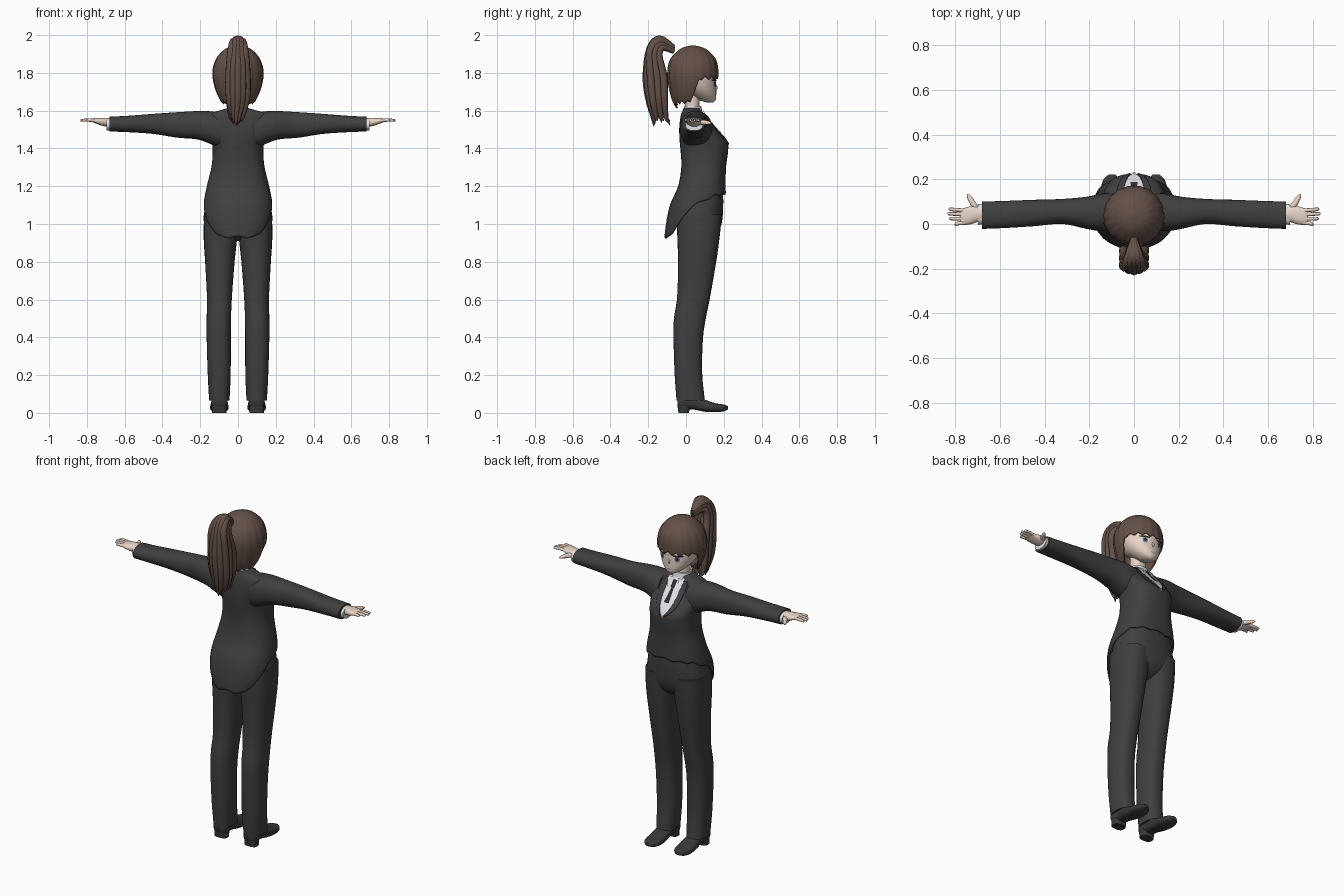
import bpy, bmesh, math, random

if "Cube" in bpy.data.objects:
    bpy.data.objects.remove(bpy.data.objects["Cube"])
random.seed(4)


def material(name, *rgb):
    m = bpy.data.materials.new(name)
    m.use_nodes = True
    m.diffuse_color = (*rgb, 1)
    m.node_tree.nodes["Principled BSDF"].inputs["Base Color"].default_value = (*rgb, 1)
    return m


SUIT = material("charcoal cloth", .05, .05, .05)
SHOE = material("dark leather", .04, .04, .04)
HAIR = material("brown hair", .125, .08, .064)
SKIN = material("pale skin", .8, .65, .56)
SHIRT = material("white cotton", .78, .78, .83)
TIE = material("dark tie", .025, .027, .035)
IRIS = material("grey iris", .2, .2, .25)
LASH = material("lash black", .02, .015, .015)
LIP = material("rose lip", .5, .25, .22)
PIN = material("copper button", .35, .15, .05)


def at(rows, t):
    """Smooth interpolation of rows keyed by their first number."""
    t = min(max(t, rows[0][0]), rows[-1][0])
    i = max(k for k in range(len(rows) - 1) if rows[k][0] <= t)

    def slope(k, c):
        a, b = rows[max(k - 1, 0)], rows[min(k + 1, len(rows) - 1)]
        return (b[c] - a[c]) / (b[0] - a[0])

    p, q = rows[i], rows[i + 1]
    h = q[0] - p[0]
    u = (t - p[0]) / h
    w = u * u * (3 - 2 * u)
    return [p[c] + (q[c] - p[c]) * w + h * u * (1 - u) * ((1 - u) * slope(i, c) - u * slope(i + 1, c))
            for c in range(1, len(p))]


def finish(name, bm, mat, thick=0):
    bmesh.ops.recalc_face_normals(bm, faces=bm.faces)
    for f in bm.faces:
        f.smooth = True
    me = bpy.data.meshes.new(name)
    bm.to_mesh(me)
    bm.free()
    me.materials.append(mat)
    ob = bpy.data.objects.new(name, me)
    bpy.context.collection.objects.link(ob)
    bpy.context.view_layer.objects.active = ob
    for o in bpy.context.selected_objects:
        o.select_set(False)
    ob.select_set(True)
    bpy.ops.object.shade_smooth_by_angle(angle=math.radians(50))
    if thick:
        mod = ob.modifiers.new("thickness", 'SOLIDIFY')
        mod.thickness, mod.offset = thick, -1
    return ob


def loft(name, mat, rows, axis='z', n=2.3, side=1, hem=None, rings=24, seg=32, ease=1, groove=0, thick=0):
    """Skin rounded sections (t, a0, a1, b0, b1) along an axis; hem(angle) trims the low end."""
    bm = bmesh.new()
    cols = []
    for j in range(seg):
        ang = 2 * math.pi * j / seg
        sa, cb = math.sin(ang), math.cos(ang)
        low = hem(ang) if hem else rows[0][0]
        col = []
        for i in range(rings + 1):
            t = rows[-1][0] + (low - rows[-1][0]) * (i / rings) ** ease
            a0, a1, b0, b1 = at(rows, t)
            k = .5 * (1 - groove * (j % 4 == 0))
            a = (a0 + a1) / 2 + (a1 - a0) * k * math.copysign(abs(sa) ** (2 / n), sa)
            b = (b0 + b1) / 2 + (b1 - b0) * k * math.copysign(abs(cb) ** (2 / n), cb)
            x, y, z = {'z': (a, b, t), 'x': (t, a, b), 'y': (a, t, b)}[axis]
            col.append(bm.verts.new((side * x, y, z)))
        cols.append(col)
    for c, d in zip(cols, cols[1:] + cols[:1]):
        for i in range(rings):
            bm.faces.new((c[i], c[i + 1], d[i + 1], d[i]))
    bm.faces.new([c[0] for c in cols])
    if not hem:
        bm.faces.new([c[-1] for c in cols])
    return finish(name, bm, mat, thick)


def tube(name, mat, pts, steps=16, seg=8, side=1):
    """Round tapered strand through points (x, y, z, radius)."""
    rows = [(i, *p) for i, p in enumerate(pts)]
    cu = bpy.data.curves.new(name, 'CURVE')
    cu.dimensions, cu.bevel_depth, cu.bevel_resolution = '3D', 1, seg // 4
    cu.use_fill_caps = True
    sp = cu.splines.new('POLY')
    sp.points.add(steps)
    for i, p in enumerate(sp.points):
        x, y, z, r = at(rows, i * (len(pts) - 1) / steps)
        p.co, p.radius = (side * x, y, z, 1), max(r, .001)
    tmp = bpy.data.objects.new(name + "_path", cu)
    bpy.context.collection.objects.link(tmp)
    me = bpy.data.meshes.new_from_object(tmp.evaluated_get(bpy.context.evaluated_depsgraph_get()))
    bpy.data.objects.remove(tmp)
    bm = bmesh.new()
    bm.from_mesh(me)
    bpy.data.meshes.remove(me)
    return finish(name, bm, mat)


def patch(name, mat, rows, n, z0, z1, mid, half, off, thick=0, res=14):
    """Thin plate hugging the front of a lofted body."""
    bm = bmesh.new()
    grid = []
    for i in range(res + 1):
        z = z0 + (z1 - z0) * i / res
        a0, a1, b0, b1 = at(rows, z)
        line = []
        for j in range(9):
            x = mid(z) + half(z) * (j / 4 - 1)
            q = min(abs(x - (a0 + a1) / 2) / ((a1 - a0) / 2), .99)
            line.append(bm.verts.new((x, (b0 + b1) / 2 + (b1 - b0) / 2 * (1 - q ** n) ** (1 / n) + off, z)))
        grid.append(line)
    for p, q in zip(grid, grid[1:]):
        for j in range(8):
            bm.faces.new((p[j], p[j + 1], q[j + 1], q[j]))
    bmesh.ops.remove_doubles(bm, verts=bm.verts, dist=.0002)
    return finish(name, bm, mat, thick)


def oval(z0, z1, w):
    return lambda z: w * math.sqrt(max(0, 1 - ((2 * z - z0 - z1) / (z1 - z0)) ** 2))


def sym(z, x, y0, y1):
    return (z, -x, x, y0, y1)


# Tailcoat: long behind, short in front
coat = [sym(.9, .13, -.117, .2), sym(1, .175, -.106, .205), sym(1.1, .182, -.085, .212), sym(1.2, .165, -.042, .21),
        sym(1.3, .141, -.025, .212), sym(1.38, .134, -.028, .222), sym(1.43, .138, -.033, .22),
        sym(1.5, .155, -.036, .165), sym(1.55, .165, -.032, .12), sym(1.585, .15, -.025, .09),
        sym(1.6, .1, -.018, .08), sym(1.615, .052, -.012, .074)]
coat_hem = [(-1, .93), (-.85, .93), (-.5, 1.0), (-.3, 1.06), (0, 1.11), (.5, 1.15), (1, 1.16)]
loft("tailcoat", SUIT, coat, n=2.5, rings=44, seg=48, thick=.008,
     hem=lambda a: at(coat_hem, math.cos(a))[0] + .006 * math.cos(12 * a))

# Shirt front, lapels and tie
vee = [(1.415, 0), (1.46, .03), (1.5, .042), (1.6, .05)]
patch("shirt_front", SHIRT, coat, 2.5, 1.415, 1.6, lambda z: 0, lambda z: at(vee, z)[0], .004)
patch("tie", TIE, coat, 2.5, 1.485, 1.575, lambda z: 0, lambda z: .008 + .12 * abs(z - 1.55) ** 1.0, .009)
patch("tie_knot", TIE, coat, 2.5, 1.555, 1.59, lambda z: 0, lambda z: .012, .013)
patch("coat_button", PIN, coat, 2.5, 1.405, 1.425, lambda z: 0, oval(1.405, 1.425, .009), .006)
for s, who in ((-1, "left"), (1, "right")):
    patch(who + "_lapel", SUIT, coat, 2.5, 1.42, 1.59, lambda z: s * (at(vee, z)[0] + oval(1.38, 1.63, .016)(z)),
          oval(1.42, 1.63, .016), .006, .005)
    patch(who + "_collar_point", SHIRT, coat, 2.5, 1.55, 1.6, lambda z: s * .033,
          lambda z: (z - 1.55) * .42, .013)
loft("shirt_collar", SHIRT, [sym(1.585, .058, -.018, .088), sym(1.625, .05, -.01, .08)], rings=4)

# Trousers
loft("trouser_hips", SUIT, [sym(.91, .05, .02, .12), sym(.94, .12, -.02, .16), sym(1, .178, -.05, .188),
                            sym(1.1, .172, -.048, .197), sym(1.2, .15, -.022, .195)], n=2.4)
leg = [(.065, .045, .153, -.05, .1), (.2, .039, .16, -.06, .086), (.4, .038, .166, -.066, .09),
       (.5, .037, .166, -.064, .105), (.6, .033, .164, -.048, .125), (.8, .018, .174, -.042, .16),
       (.93, .004, .182, -.046, .178), (1.05, -.005, .18, -.05, .19)]
shoe = [(-.046, .07, .125, .035, .085), (-.03, .057, .14, .022, .095), (.04, .056, .14, .018, .095),
        (.1, .052, .145, .006, .07), (.16, .05, .147, .004, .05), (.2, .062, .136, .008, .044),
        (.222, .085, .112, .018, .036)]
heel = [sym(0, .0, -.04, .015), sym(.04, .0, -.045, .025)]
heel = [(z, .06, .137, y0, y1) for z, _, _, y0, y1 in heel]

# Sleeves and hands
sleeve = [(.09, -.03, .14, 1.4, 1.59), (.15, -.032, .135, 1.425, 1.597), (.21, -.022, .122, 1.447, 1.598),
          (.32, 0, .112, 1.457, 1.592), (.45, -.01, .108, 1.477, 1.583), (.58, -.018, .103, 1.486, 1.573),
          (.68, -.022, .1, 1.49, 1.568)]
palm = [(.66, .015, .072, 1.515, 1.56), (.69, .012, .076, 1.515, 1.562), (.725, 0, .08, 1.522, 1.562),
        (.76, -.004, .071, 1.535, 1.56), (.775, 0, .066, 1.541, 1.556)]
fingers = {"index": (.06, .066, .828), "middle": (.042, .046, .834), "ring": (.023, .024, .826),
           "little": (.006, -.002, .804)}
for s, who in ((-1, "left"), (1, "right")):
    loft(who + "_trouser_leg", SUIT, leg, n=2.4, side=s)
    loft(who + "_shoe", SHOE, shoe, axis='y', n=2.6, side=s)
    loft(who + "_shoe_heel", SHOE, heel, n=3, side=s, rings=2)
    loft(who + "_sleeve", SUIT, sleeve, axis='x', side=s)
    loft(who + "_shirt_cuff", SHIRT, [(.66, 0, .088, 1.497, 1.56), (.697, -.004, .09, 1.494, 1.56)],
         axis='x', side=s, rings=3)
    loft(who + "_palm", SKIN, palm, axis='x', side=s, rings=12, seg=16)
    for label, (y0, y1, tip) in fingers.items():
        tube(f"{who}_{label}_finger", SKIN, [(.755, y0, 1.548, .009), (.79, (y0 + y1) / 2, 1.55, .0085),
                                             (tip - .006, y1, 1.549, .007), (tip, y1, 1.549, .002)], 10, side=s)
    tube(who + "_thumb", SKIN, [(.695, .055, 1.536, .014), (.72, .092, 1.538, .013),
                                (.738, .122, 1.535, .009), (.744, .134, 1.534, .002)], 10, side=s)

# Head and face
loft("neck", SKIN, [sym(1.58, .046, -.008, .076), sym(1.63, .042, -.005, .07), sym(1.72, .045, -.01, .08)], rings=8)
face = [sym(1.643, .012, .11, .145), sym(1.652, .034, .075, .156), sym(1.68, .068, .03, .16),
        sym(1.72, .098, -.03, .16), sym(1.78, .116, -.07, .158), sym(1.85, .11, -.07, .148),
        sym(1.9, .08, -.04, .115), sym(1.925, .04, 0, .075)]
loft("head", SKIN, face, n=2.1)
tube("nose", SKIN, [(0, .154, 1.742, .003), (0, .162, 1.722, .006), (0, .158, 1.712, .003)], 8)
patch("mouth", LIP, face, 2.1, 1.674, 1.68, lambda z: 0, oval(1.674, 1.68, .017), .002, res=4)
for s, who in ((-1, "left"), (1, "right")):
    patch(who + "_eye_white", SHIRT, face, 2.1, 1.722, 1.762, lambda z: s * .05, oval(1.722, 1.762, .025), .002)
    patch(who + "_iris", IRIS, face, 2.1, 1.724, 1.762, lambda z: s * .048, oval(1.724, 1.762, .014), .003)
    patch(who + "_pupil", LASH, face, 2.1, 1.733, 1.754, lambda z: s * .048, oval(1.733, 1.754, .007), .004)
    patch(who + "_lash", LASH, face, 2.1, 1.757, 1.766, lambda z: s * .051, oval(1.754, 1.769, .029), .005, res=4)

# Hair cap with fringe, open around the face
cap = [sym(1.6, .058, -.045, .085), sym(1.65, .092, -.072, .12), sym(1.72, .123, -.092, .16),
       sym(1.8, .136, -.1, .172), sym(1.87, .119, -.086, .16), sym(1.915, .083, -.046, .122),
       sym(1.936, .048, -.012, .085), sym(1.946, .006, .03, .042)]
cap_hem = [(0, 1.775), (1.2, 1.77), (1.32, 1.76), (1.5, 1.67), (1.65, 1.645), (2.4, 1.64), (3.15, 1.612)]
loft("hair_cap", HAIR, cap, n=2, rings=30, seg=72, ease=1.5, groove=.025, thick=.008,
     hem=lambda a: at(cap_hem, min(a, 2 * math.pi - a))[0] + .008 * math.cos(18 * a))

# Ponytail: arched tapering locks
for k in range(15):
    u, v = (k % 5 - 2) / 2, k // 5 / 2
    out = v * (1 - .25 * u * u)
    end = random.uniform(-.015, .015)
    tube(f"ponytail_lock_{k + 1}", HAIR, [
        (0, -.065, 1.915 + .02 * v, .014), (.022 * u, -.125 - .015 * v, 1.935 + .045 * out, .019),
        (.036 * u, -.145 - .045 * v, 1.89 + .035 * out, .021), (.046 * u, -.12 - .088 * out, 1.78, .022),
        (.044 * u, -.115 - .08 * out, 1.66, .02), (.032 * u + end, -.105 - .07 * out, 1.575 + end, .012),
        (.028 * u + end, -.085 - .085 * out, 1.525 + .03 * abs(u) + end, .001)], 24)
